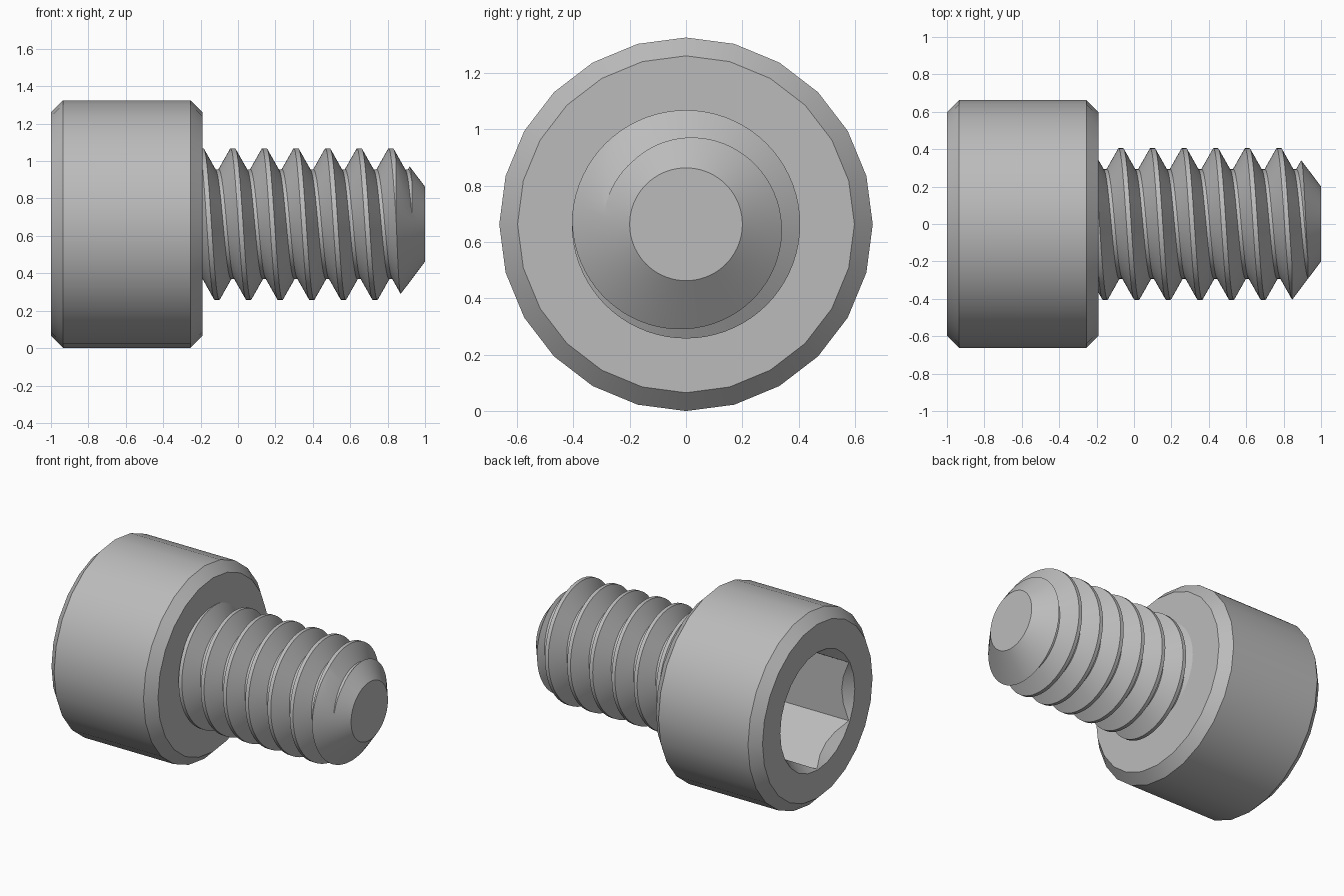
import bpy, bmesh
from math import sin, cos, pi, radians

if "Cube" in bpy.data.objects:
    bpy.data.objects.remove(bpy.data.objects["Cube"], do_unlink=True)

HEAD_R = 0.6625                  # head radius, also the height of the axis
HEAD_BACK, HEAD_FRONT = -1.0, -0.19
BEVEL = 0.065
HEX_R, SOCKET_DEPTH = 0.40, 0.55
CREST_R, ROOT_R, TIP_R = 0.405, 0.293, 0.20
PITCH, PHASE, TIP_SLOPE = 0.169, -0.07, 1.33
SHAFT_START, SHAFT_END = -0.3, 1.0

steel = bpy.data.materials.new("grey steel")
steel.use_nodes = True
GREY = (0.5, 0.5, 0.5, 1)
steel.diffuse_color = GREY
steel.node_tree.nodes["Principled BSDF"].inputs["Base Color"].default_value = GREY


def around(x, r, a):
    """Point at radius r and angle a around the screw axis."""
    return (x, r * cos(a), HEAD_R + r * sin(a))


def finish(bm, name):
    """Merge, close the ends and make a shaded object."""
    bmesh.ops.remove_doubles(bm, verts=bm.verts, dist=0.0004)
    bmesh.ops.holes_fill(bm, edges=[e for e in bm.edges if e.is_boundary], sides=0)
    bmesh.ops.recalc_face_normals(bm, faces=bm.faces)
    mesh = bpy.data.meshes.new(name)
    bm.to_mesh(mesh)
    bm.free()
    mesh.materials.append(steel)
    obj = bpy.data.objects.new(name, mesh)
    bpy.context.collection.objects.link(obj)
    bpy.ops.object.select_all(action="DESELECT")
    obj.select_set(True)
    bpy.context.view_layer.objects.active = obj
    bpy.ops.object.shade_smooth_by_angle(angle=radians(30))


def skin(columns, name):
    """Join neighbouring columns of points with quads."""
    bm = bmesh.new()
    cols = [[bm.verts.new(p) for p in col] for col in columns]
    for c, d in zip(cols, cols[1:]):
        for j in range(len(c) - 1):
            bm.faces.new((c[j], d[j], d[j + 1], c[j + 1]))
    finish(bm, name)


# Head: bevelled cylinder with a countersunk hexagonal socket
def head_column(a):
    hex_r = HEX_R * cos(pi / 6) / cos((a + pi / 6) % (pi / 3) - pi / 6)
    rim = HEX_R + 0.005
    profile = [
        (HEAD_BACK + SOCKET_DEPTH, hex_r),
        (HEAD_BACK + rim - hex_r, hex_r),
        (HEAD_BACK, rim),
        (HEAD_BACK, HEAD_R - BEVEL),
        (HEAD_BACK + BEVEL, HEAD_R),
        (HEAD_FRONT - BEVEL, HEAD_R),
        (HEAD_FRONT, HEAD_R - BEVEL),
    ]
    return [around(x, r, a) for x, r in profile]


HEAD_SIDES = 24
skin([head_column(2 * pi * i / HEAD_SIDES) for i in range(HEAD_SIDES + 1)], "socket_head")


# Shaft: right-handed helical thread trimmed by a conical tip
def tip_limit(x):
    return TIP_R + TIP_SLOPE * (SHAFT_END - x)


def shaft_column(a):
    tooth = [(-0.075, ROOT_R), (-0.0125, CREST_R), (0.0125, CREST_R), (0.075, ROOT_R)]
    raw = [(PHASE + PITCH * (k + a / (2 * pi)) + dx, r)
           for k in range(-4, 10) for dx, r in tooth]
    points = []
    for (x0, r0), (x1, r1) in zip(raw, raw[1:]):
        # Add the place where this stretch meets the tip cone
        g0, g1 = r0 - tip_limit(x0), r1 - tip_limit(x1)
        t = min(1, max(0, g0 / (g0 - g1)))
        points += [(x0, r0), (x0 + t * (x1 - x0), r0 + t * (r1 - r0))]
    result = []
    for x, r in points:
        if x < SHAFT_START:
            x, r = SHAFT_START, ROOT_R
        x = min(x, SHAFT_END)
        result.append(around(x, min(r, tip_limit(x)), a))
    return result


SHAFT_SIDES = 72
skin([shaft_column(2 * pi * i / SHAFT_SIDES) for i in range(SHAFT_SIDES + 1)], "threaded_shaft")
